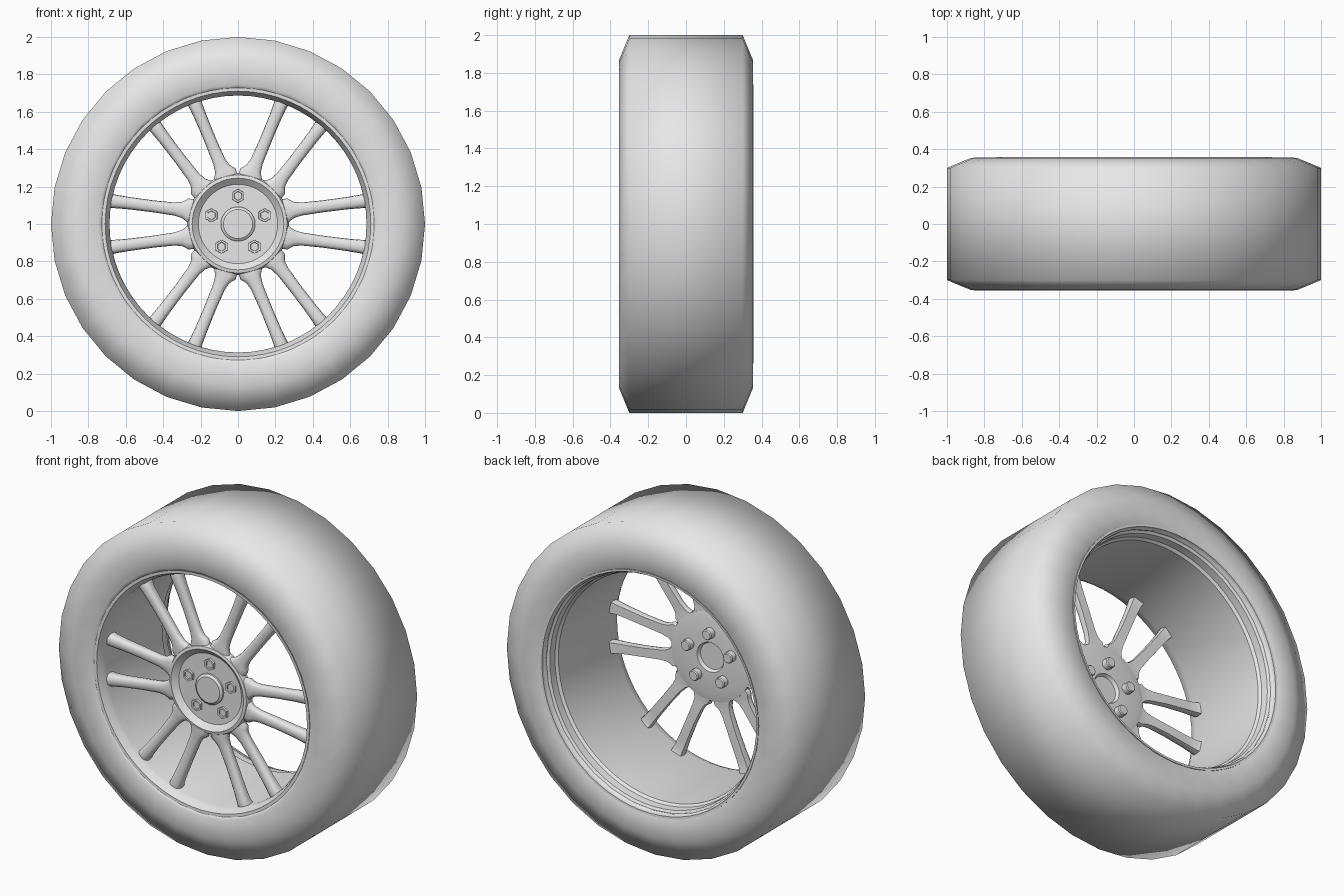
import bpy, bmesh, math
from mathutils import Matrix, Vector

if "Cube" in bpy.data.objects:
    bpy.data.objects.remove(bpy.data.objects["Cube"], do_unlink=True)

GREY = (0.8, 0.8, 0.8, 1)
grey = bpy.data.materials.new("plain_grey")
grey.use_nodes = True
grey.diffuse_color = GREY
grey.node_tree.nodes["Principled BSDF"].inputs["Base Color"].default_value = GREY
AXLE = Vector((0, 0, 1))


def finish(name, bm, angle=35, location=AXLE):
    """Turn a bmesh into a smooth-shaded object."""
    bmesh.ops.remove_doubles(bm, verts=bm.verts, dist=0.0001)
    bmesh.ops.recalc_face_normals(bm, faces=bm.faces)
    mesh = bpy.data.meshes.new(name)
    bm.to_mesh(mesh)
    bm.free()
    mesh.materials.append(grey)
    obj = bpy.data.objects.new(name, mesh)
    obj.location = location
    bpy.context.collection.objects.link(obj)
    bpy.ops.object.select_all(action='DESELECT')
    obj.select_set(True)
    bpy.context.view_layer.objects.active = obj
    bpy.ops.object.shade_smooth_by_angle(angle=math.radians(angle))
    return obj


def bridge(bm, a, b):
    """Join two equal loops with quads."""
    for i in range(len(a)):
        j = (i + 1) % len(a)
        bm.faces.new((a[i], a[j], b[j], b[i]))


def revolve(name, profile, segments, closed=False, angle=35, location=AXLE):
    """Spin (radius, y) points around the axle."""
    bm = bmesh.new()
    rings = []
    for r, y in profile:
        turns = [2 * math.pi * i / segments for i in range(segments)]
        rings.append([bm.verts.new((r * math.sin(t), y, r * math.cos(t))) for t in turns])
    for a, b in zip(rings, rings[1:]):
        bridge(bm, a, b)
    if closed:
        bridge(bm, rings[-1], rings[0])
    return finish(name, bm, angle, location)


# Tyre: soft sidewalls and a flat tread
side = [(0.73, 0.28), (0.715, 0.335), (0.745, 0.356), (0.87, 0.354), (1.0, 0.3)]
revolve("tyre", side + [(r, -y) for r, y in reversed(side)], 32, True, 75)

# Rim: front lip, barrel and stepped rear lip
revolve("rim", [
    (0.728, -0.35), (0.71, -0.349), (0.694, -0.315), (0.687, -0.29),
    (0.687, 0.25), (0.7, 0.265), (0.703, 0.31), (0.718, 0.32), (0.724, 0.356),
    (0.738, 0.357), (0.738, 0.3), (0.716, 0.22), (0.716, -0.3)], 64, True)

# Hub: dished front, flat back with a shallow bore
revolve("hub", [
    (0, -0.268), (0.212, -0.268), (0.22, -0.275), (0.245, -0.297), (0.262, -0.293),
    (0.272, -0.275), (0.27, -0.245), (0.22, -0.235), (0.09, -0.235),
    (0.08, -0.255), (0, -0.255)], 48)
revolve("centre_cap", [(0, -0.288), (0.078, -0.288), (0.092, -0.278), (0.092, -0.26)], 32)

# Wheel nuts in front and bolt ends behind
for k in range(5):
    t = 2 * math.pi * k / 5
    spot = AXLE + Vector((0.15 * math.sin(t), 0, 0.15 * math.cos(t)))
    revolve(f"wheel_nut_{k + 1}", [
        (0.038, -0.26), (0.036, -0.279), (0.025, -0.279),
        (0.023, -0.272), (0, -0.272)], 6, location=spot)
    revolve(f"bolt_end_{k + 1}", [
        (0.032, -0.245), (0.032, -0.2), (0.027, -0.194), (0, -0.194)], 16, location=spot)

# Spokes: six mirrored pairs, flared into the hub and the rim
# station: distance out, sideways offset, half width, front y, back y
STATIONS = [
    (0.235, 0.062, 0.07, -0.291, -0.245), (0.265, 0.069, 0.068, -0.291, -0.246),
    (0.28, 0.072, 0.055, -0.291, -0.247), (0.3, 0.075, 0.043, -0.29, -0.247),
    (0.34, 0.08, 0.035, -0.288, -0.245), (0.45, 0.094, 0.032, -0.288, -0.24),
    (0.58, 0.111, 0.033, -0.292, -0.24), (0.65, 0.12, 0.036, -0.298, -0.238),
    (0.68, 0.124, 0.039, -0.298, -0.23), (0.702, 0.127, 0.043, -0.294, -0.22)]
# section: share of half width, share of depth from front to back
SECTION = [(-1, 0.55), (-0.9, 0.22), (-0.5, 0.03), (0, 0), (0.5, 0.03), (0.9, 0.22),
           (1, 0.55), (0.85, 1), (-0.85, 1)]


def spoke(name, turn, flip):
    bm = bmesh.new()
    rings = []
    for x, off, half, front, back in STATIONS:
        rings.append([bm.verts.new((x, front + (back - front) * v, flip * (off + half * u)))
                      for u, v in SECTION])
    for a, b in zip(rings, rings[1:]):
        bridge(bm, a, b)
    bm.faces.new(rings[0])
    bm.faces.new(rings[-1])
    bmesh.ops.rotate(bm, verts=bm.verts, cent=(0, 0, 0), matrix=Matrix.Rotation(turn, 3, 'Y'))
    finish(name, bm, 50)


for k in range(6):
    for label, flip in (("a", 1), ("b", -1)):
        spoke(f"spoke_{k + 1}_{label}", k * math.pi / 3, flip)
